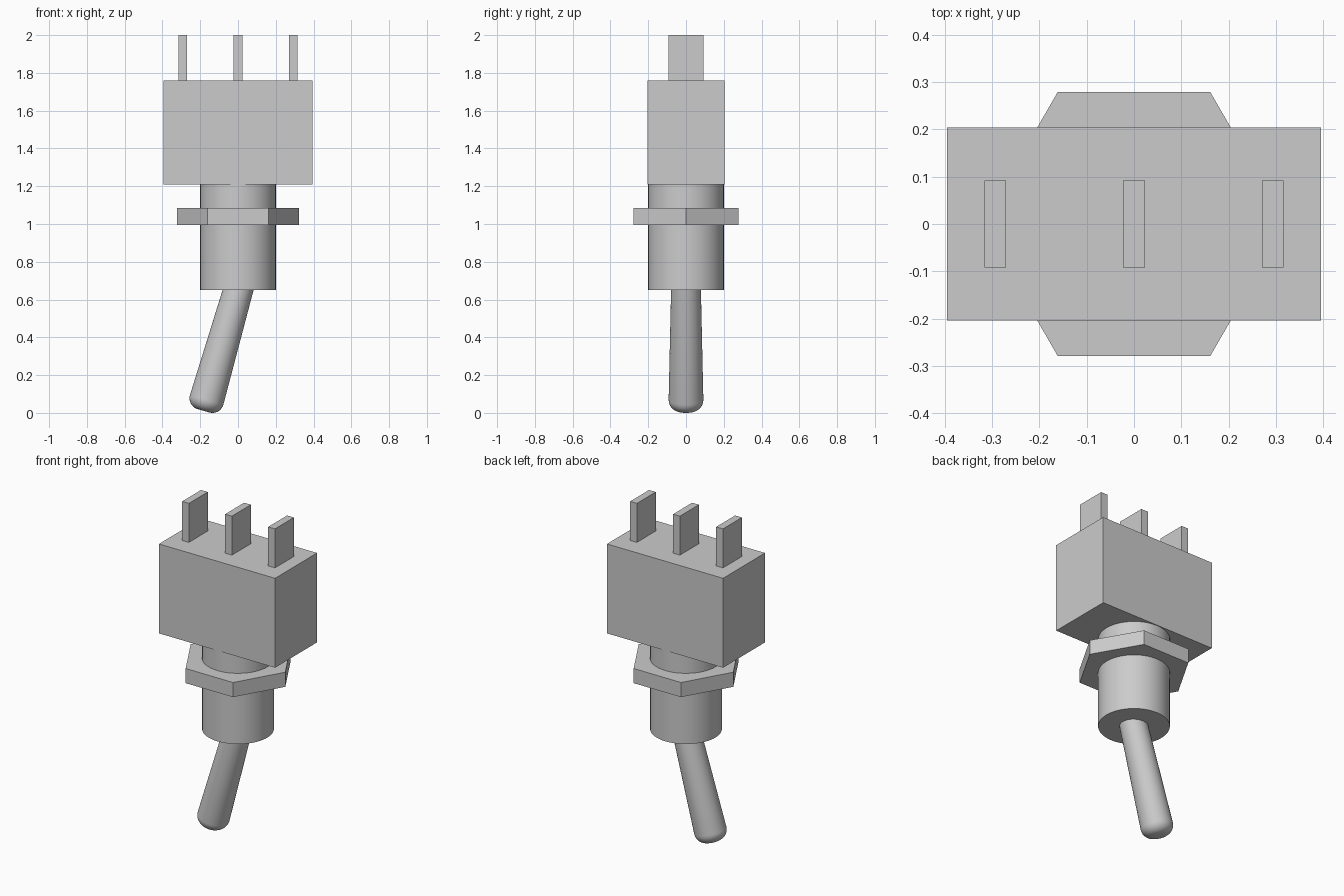
import bpy
import bmesh
import math
from mathutils import Matrix, Vector

if "Cube" in bpy.data.objects:
    bpy.data.objects.remove(bpy.data.objects["Cube"], do_unlink=True)

grey = bpy.data.materials.new("light grey")
grey.use_nodes = True
grey.diffuse_color = (0.6, 0.6, 0.6, 1)
grey.node_tree.nodes["Principled BSDF"].inputs["Base Color"].default_value = (0.6, 0.6, 0.6, 1)


def finish(name, bm, smooth=False):
    bmesh.ops.recalc_face_normals(bm, faces=bm.faces)
    mesh = bpy.data.meshes.new(name)
    bm.to_mesh(mesh)
    bm.free()
    mesh.materials.append(grey)
    obj = bpy.data.objects.new(name, mesh)
    bpy.context.collection.objects.link(obj)
    if smooth:
        bpy.ops.object.select_all(action="DESELECT")
        obj.select_set(True)
        bpy.context.view_layer.objects.active = obj
        bpy.ops.object.shade_smooth_by_angle(angle=math.radians(35))
    return obj


def box(name, x, width, depth, low, high):
    bm = bmesh.new()
    place = Matrix.Translation((x, 0, (low + high) / 2)) @ Matrix.Diagonal((width, depth, high - low, 1))
    bmesh.ops.create_cube(bm, size=1, matrix=place)
    return finish(name, bm)


def prism(name, sides, radius, low, high, turn=0, smooth=False):
    bm = bmesh.new()
    place = Matrix.Translation((0, 0, (low + high) / 2)) @ Matrix.Rotation(turn, 4, "Z")
    bmesh.ops.create_cone(bm, cap_ends=True, segments=sides, radius1=radius,
                          radius2=radius, depth=high - low, matrix=place)
    return finish(name, bm, smooth)


def lathe(name, profile, place, segments=48):
    bm = bmesh.new()
    verts = [bm.verts.new((r, 0, z)) for r, z in profile]
    edges = [bm.edges.new(pair) for pair in zip(verts, verts[1:])]
    bmesh.ops.spin(bm, geom=verts + edges, cent=(0, 0, 0), axis=(0, 0, 1),
                   angle=math.tau, steps=segments)
    bmesh.ops.remove_doubles(bm, verts=bm.verts, dist=0.0001)
    bm.transform(place)
    return finish(name, bm, True)


# Housing and its three terminals
box("housing", 0, 0.79, 0.408, 1.21, 1.76)
for side, x in (("right", -0.293), ("middle", 0), ("left", 0.293)):
    box(side + "_terminal", x, 0.046, 0.184, 1.75, 2)

# Round bushing and hexagonal nut, with nut corners pointing sideways
prism("bushing", 64, 0.2, 0.65, 1.215, smooth=True)
nut = prism("hex_nut", 6, 0.322, 0.995, 1.085)
corner = max(nut.data.vertices, key=lambda v: v.co.x).co
if abs(corner.y) > 0.01:
    nut.data.transform(Matrix.Rotation(math.radians(30), 4, "Z"))

# Tapered lever with a rounded tip, leaning to the right
fillet, reach, tip = 0.06, 0.602, 0.092
profile = [(0, 0.05), (0.078, 0.05), (tip, -reach)]
for i in range(1, 9):
    a = math.radians(90) * i / 8
    profile.append((tip - fillet + fillet * math.cos(a), -reach - fillet * math.sin(a)))
profile.append((0, -reach - fillet))
lever = lathe("lever", profile, Matrix.Translation((0, 0, 0.65)) @ Matrix.Rotation(math.radians(16), 4, "Y"))

# Rest the lever tip on the ground
lowest = min(v.co.z for v in lever.data.vertices)
lever.data.transform(Matrix.Translation(Vector((0, 0, -lowest))))
